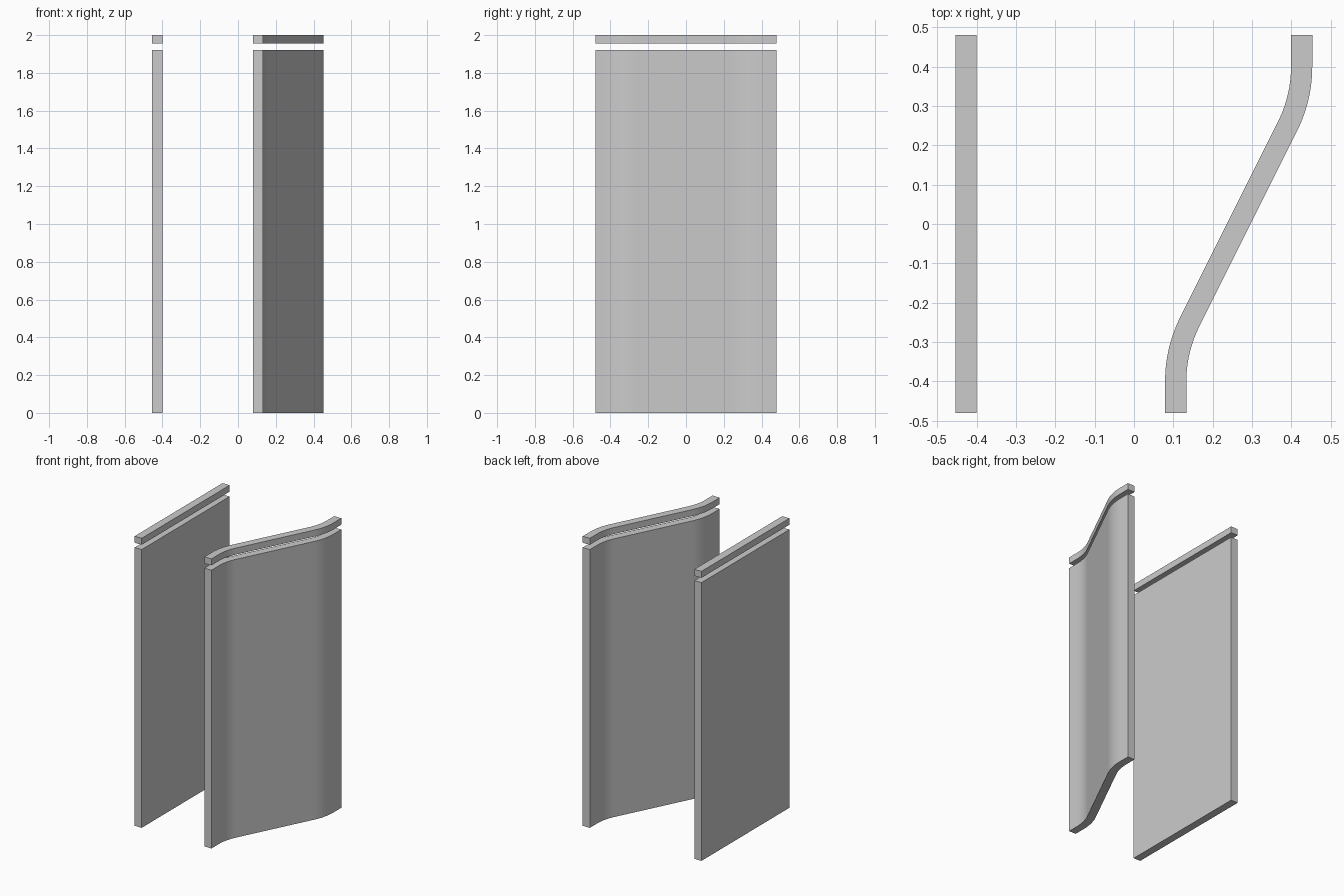
import bpy, bmesh, math
from mathutils import Vector

if "Cube" in bpy.data.objects:
    bpy.data.objects.remove(bpy.data.objects["Cube"])

T = 0.054          # wall thickness
HALF_Y = 0.48      # half depth
LEVELS = {"panel": (0.0, 1.922), "top_rail": (1.955, 2.0)}


def s_curve(cx, dx=0.16, corner=0.32, cut=0.08, steps=14):
    """Right/left edge points of a constant-thickness S wall, as (centre, normal) pairs."""
    ang = math.atan2(dx, corner)
    r = cut / math.tan(ang / 2)
    y0 = corner + cut
    half = [(Vector((dx, HALF_Y)), Vector((1, 0)))]
    for i in range(steps + 1):
        a = ang * i / steps
        n = Vector((math.cos(a), -math.sin(a)))
        half.append((Vector((dx - r, y0)) + n * r, n))
    # the other half is the same curve turned 180 degrees
    full = half + [(-p, n) for p, n in reversed(half)]
    return [(p + Vector((cx, 0)), n) for p, n in full]


def straight(cx):
    return [(Vector((cx, y)), Vector((1, 0))) for y in (HALF_Y, -HALF_Y)]


def extrude_wall(name, path, z0, z1):
    bm = bmesh.new()
    rings = []
    for p, n in path:
        r, l = p + n * T / 2, p - n * T / 2
        rings.append([bm.verts.new((q.x, q.y, z)) for q, z in
                      ((r, z0), (r, z1), (l, z1), (l, z0))])
    for a, b in zip(rings, rings[1:]):
        for i in range(4):
            j = (i + 1) % 4
            bm.faces.new((a[i], a[j], b[j], b[i]))
    bm.faces.new(rings[0])
    bm.faces.new(rings[-1])
    bmesh.ops.recalc_face_normals(bm, faces=bm.faces)
    me = bpy.data.meshes.new(name)
    bm.to_mesh(me)
    bm.free()
    ob = bpy.data.objects.new(name, me)
    bpy.context.collection.objects.link(ob)
    bpy.ops.object.select_all(action='DESELECT')
    ob.select_set(True)
    bpy.context.view_layer.objects.active = ob
    bpy.ops.object.shade_smooth_by_angle(angle=math.radians(30))


# straight wall on the left, curved wall on the right, each with a floating rail
for side, path in (("straight", straight(-0.427)), ("curved", s_curve(0.266))):
    for part, (z0, z1) in LEVELS.items():
        extrude_wall(f"{side}_{part}", path, z0, z1)
